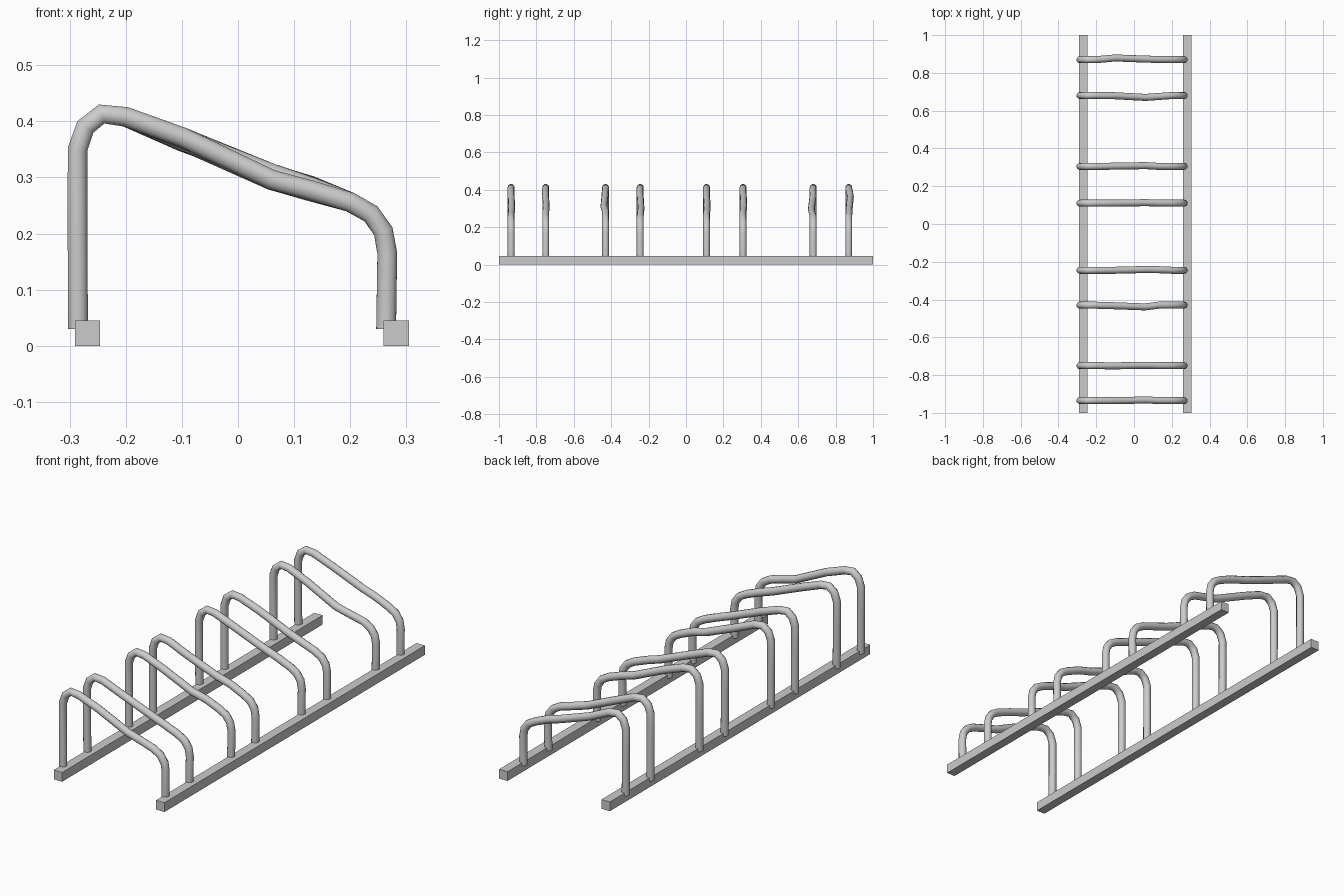
import bpy, math

if "Cube" in bpy.data.objects:
    bpy.data.objects.remove(bpy.data.objects["Cube"])

# Square base rails
def rail(name, x):
    bpy.ops.mesh.primitive_cube_add(size=1, location=(x, 0, 0.0225))
    o = bpy.context.object
    o.name = name
    o.scale = (0.045, 2.0, 0.045)
    bpy.ops.object.transform_apply(location=False, rotation=False, scale=True)

rail("rear_height_rail", -0.268)
rail("low_side_rail", 0.282)

# Bent tube centre line: tall post, sloping bar, short post (x, z)
POST_A = [(-0.285, 0.03), (-0.286, 0.2), (-0.286, 0.35), (-0.272, 0.39), (-0.243, 0.413), (-0.2, 0.408)]
BAR = [(-0.1, 0.370), (0.06, 0.303), (0.13, 0.281)]
POST_B = [(0.2, 0.256), (0.237, 0.235), (0.259, 0.204), (0.266, 0.165), (0.264, 0.03)]

# Each hoop: y position, sideways wobble of the bar, vertical wobble of the bar
HOOPS = [
    (-0.935, (0.000, 0.003, 0.001), (0.002, -0.007, -0.004)),
    (-0.750, (-0.001, 0.002, 0.000), (0.000, 0.004, 0.002)),
    (-0.430, (-0.003, -0.009, 0.000), (0.002, 0.004, 0.003)),
    (-0.245, (0.000, 0.004, 0.003), (-0.004, 0.000, 0.004)),
    (0.110, (0.000, 0.003, 0.001), (0.000, 0.003, 0.002)),
    (0.305, (0.001, 0.004, 0.000), (0.002, 0.000, 0.000)),
    (0.680, (-0.001, -0.010, -0.005), (-0.004, -0.008, -0.006)),
    (0.870, (0.009, 0.003, 0.001), (-0.006, 0.003, 0.004)),
]

def hoop(name, y, wob_y, wob_z):
    cu = bpy.data.curves.new(name, 'CURVE')
    cu.dimensions = '3D'
    cu.bevel_depth = 0.0185
    cu.bevel_resolution = 3
    cu.use_fill_caps = True
    pts = [(x, y, z) for x, z in POST_A]
    pts += [(x, y + a, z + b) for (x, z), a, b in zip(BAR, wob_y, wob_z)]
    pts += [(x, y, z) for x, z in POST_B]
    sp = cu.splines.new('POLY')
    sp.points.add(len(pts) - 1)
    for p, co in zip(sp.points, pts):
        p.co = (*co, 1)
    o = bpy.data.objects.new(name, cu)
    bpy.context.collection.objects.link(o)
    bpy.ops.object.select_all(action='DESELECT')
    o.select_set(True)
    bpy.context.view_layer.objects.active = o
    bpy.ops.object.convert(target='MESH')
    bpy.context.object.name = name
    bpy.ops.object.shade_smooth_by_angle(angle=math.radians(45))

# Four pairs of wheel hoops
for i, (y, wy, wz) in enumerate(HOOPS):
    hoop(f"wheel_hoop_{i + 1}", y, wy, wz)
